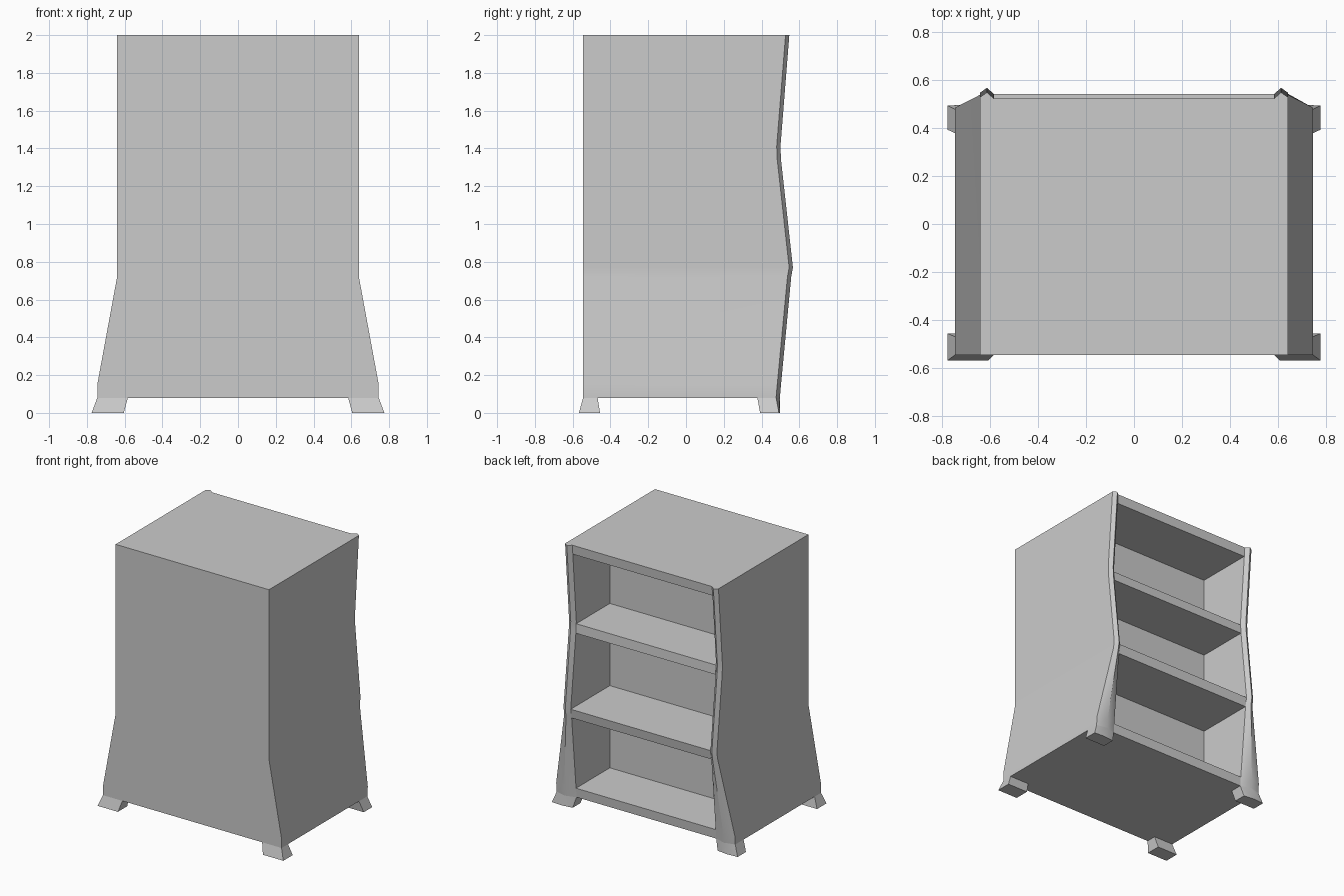
import bpy, bmesh

if "Cube" in bpy.data.objects:
    bpy.data.objects.remove(bpy.data.objects["Cube"])

INNER, BACK, RECESS_Y = 0.583, -0.545, 0.075
# height, outer half width, y of the front ridge
LEVELS = [(0.08, 0.745, 0.497), (0.15, 0.745, 0.503), (0.72, 0.64, 0.557),
          (0.77, 0.64, 0.566), (1.34, 0.64, 0.503), (1.41, 0.64, 0.500),
          (2.0, 0.64, 0.547)]


def ridge_y(z):
    for (z0, _, y0), (z1, _, y1) in zip(LEVELS, LEVELS[1:]):
        if z <= z1:
            return y0 + (y1 - y0) * (z - z0) / (z1 - z0)
    return LEVELS[-1][2]


def loft(name, rings):
    """Solid through a stack of matching outlines."""
    bm = bmesh.new()
    loops = [[bm.verts.new(p) for p in ring] for ring in rings]
    n = len(loops[0])
    for a, b in zip(loops, loops[1:]):
        for i in range(n):
            j = (i + 1) % n
            bm.faces.new((a[i], a[j], b[j], b[i]))
    bm.faces.new(loops[0][::-1])
    bm.faces.new(loops[-1])
    bmesh.ops.recalc_face_normals(bm, faces=bm.faces)
    mesh = bpy.data.meshes.new(name)
    bm.to_mesh(mesh)
    bm.free()
    ob = bpy.data.objects.new(name, mesh)
    bpy.context.collection.objects.link(ob)
    return ob


def smooth(ob, angle):
    bpy.ops.object.select_all(action='DESELECT')
    ob.select_set(True)
    bpy.context.view_layer.objects.active = ob
    bpy.ops.object.shade_smooth_by_angle(angle=angle)


# Carcass: U-shaped plan with ridged front posts, flared at the base
rings = []
for z, w, y in LEVELS:
    half = [(w, BACK), (w, y - 0.02), ((w + INNER) / 2, y),
            (INNER, y - 0.025), (INNER, RECESS_Y)]
    ring = half + [(-x, yy) for x, yy in reversed(half)]
    rings.append([(x, yy, z) for x, yy in ring])
smooth(loft("carcass", rings), 0.6)

# Boards: floor, two shelves and the top, fronts following the posts
for name, top in (("floor_board", 0.15), ("lower_shelf", 0.77),
                  ("upper_shelf", 1.39), ("top_board", 2.0)):
    rings = []
    for z in (top - 0.07, top):
        f = ridge_y(z) - 0.025
        rings.append([(-INNER, RECESS_Y, z), (INNER, RECESS_Y, z),
                      (INNER, f, z), (-INNER, f, z)])
    loft(name, rings)

# Feet: splayed blocks, the open-side pair continuing the post ridge
for side, s in (("right", 1), ("left", -1)):
    loft("front_foot_" + side, [
        [(s * x, y, z) for x, y in ((x0, y0), (x1, y0), (x1, y1), (x0, y1))]
        for z, x0, x1, y0, y1 in ((0, 0.605, 0.775, -0.567, -0.455),
                                  (0.08, 0.583, 0.745, BACK, -0.468))])
    foot = loft("back_foot_" + side, [
        [(s * x, y, z) for x, y in ((x0, y0), (x1, y0), (x1, y1),
                                    ((x0 + x1) / 2, 0.497), (x0, y1 - 0.005))]
        for z, x0, x1, y0, y1 in ((0, 0.605, 0.775, 0.392, 0.492),
                                  (0.08, 0.583, 0.745, 0.378, 0.477))])
    smooth(foot, 0.6)
